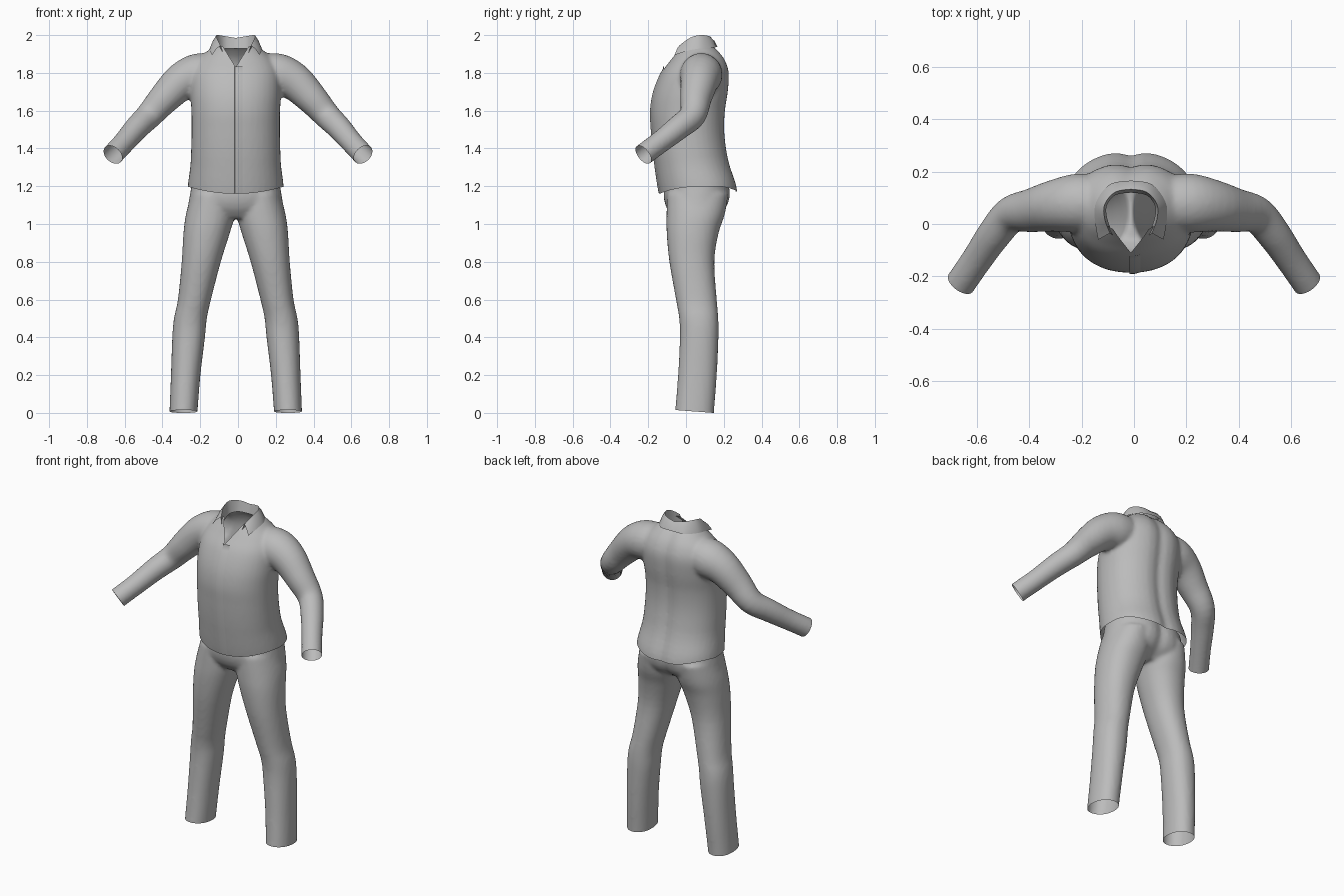
import bpy, bmesh, math
from mathutils import Vector
from mathutils.bvhtree import BVHTree

if "Cube" in bpy.data.objects:
    bpy.data.objects.remove(bpy.data.objects["Cube"])

CX = -0.012  # centre line of the garment

cloth = bpy.data.materials.new("grey_cloth")
cloth.diffuse_color = (0.5, 0.5, 0.5, 1)
cloth.use_nodes = True
cloth.node_tree.nodes["Principled BSDF"].inputs["Base Color"].default_value = cloth.diffuse_color


def dense(rows, n=4):
    """Smooth curve through rows of numbers."""
    out = []
    for i in range(len(rows) - 1):
        a, b, c, d = (rows[max(0, min(len(rows) - 1, k))] for k in range(i - 1, i + 3))
        for s in range(n):
            t = s / n
            out.append(tuple(q + t / 2 * (r - p + t * (2 * p - 5 * q + 4 * r - w + t * (3 * (q - r) + w - p)))
                             for p, q, r, w in zip(a, b, c, d)))
    return out + [tuple(rows[-1])]


def loft(bm, rings):
    """Closed solid through equal rings of points."""
    vs = [[bm.verts.new(p) for p in r] for r in rings]
    n = len(vs[0])
    for a, b in zip(vs, vs[1:]):
        for i in range(n):
            j = (i + 1) % n
            bm.faces.new((a[i], a[j], b[j], b[i]))
    bm.faces.new(vs[0][::-1])
    bm.faces.new(vs[-1])


def flat_ring(z, x0, x1, y0, y1, groove=0.0, n=40):
    """Horizontal oval, optionally with a groove down the back."""
    pts = []
    for i in range(n):
        a = 2 * math.pi * i / n
        c, s = math.cos(a), math.sin(a)
        x = (x0 + x1) / 2 + (x1 - x0) / 2 * math.copysign(abs(c) ** 0.92, c)
        y = (y0 + y1) / 2 + (y1 - y0) / 2 * math.copysign(abs(s) ** 0.92, s)
        if s > 0:
            y -= groove * math.exp(-((x - CX) / 0.04) ** 2)
        pts.append((x, y, z))
    return pts


def make_object(name, bm):
    bmesh.ops.recalc_face_normals(bm, faces=bm.faces)
    me = bpy.data.meshes.new(name)
    bm.to_mesh(me)
    bm.free()
    ob = bpy.data.objects.new(name, me)
    bpy.context.collection.objects.link(ob)
    me.materials.append(cloth)
    return ob


def fuse(ob, repeat):
    """Blend overlapping solids into one smooth skin."""
    bpy.context.view_layer.objects.active = ob
    m = ob.modifiers.new("fuse", 'REMESH')
    m.mode, m.voxel_size = 'VOXEL', 0.011
    s = ob.modifiers.new("relax", 'SMOOTH')
    s.factor, s.iterations = 0.5, repeat
    for name in ("fuse", "relax"):
        bpy.ops.object.modifier_apply(modifier=name)
    bm = bmesh.new()
    bm.from_mesh(ob.data)
    return bm


def cut(bm, co, no, where=lambda c: True, clear=True):
    """Slice along a plane and drop what lies beyond it."""
    faces = [f for f in bm.faces if where(f.calc_center_median())]
    geom = faces + list({e for f in faces for e in f.edges}) + list({v for f in faces for v in f.verts})
    bmesh.ops.bisect_plane(bm, geom=geom, plane_co=co, plane_no=no, clear_outer=clear)


def finish(ob, bm):
    bm.to_mesh(ob.data)
    bm.free()
    ob.data.materials.clear()
    ob.data.materials.append(cloth)
    shade(ob)


def shade(ob):
    bpy.ops.object.select_all(action='DESELECT')
    ob.select_set(True)
    bpy.context.view_layer.objects.active = ob
    bpy.ops.object.shade_smooth_by_angle(angle=math.radians(50))


# Shirt body: height, half width, front, back
bm = bmesh.new()
body = [(1.08, .258, -.125, .282), (1.18, .252, -.145, .274), (1.3, .24, -.162, .24), (1.4, .236, -.174, .22),
        (1.5, .234, -.182, .21), (1.6, .235, -.186, .214), (1.7, .24, -.17, .229), (1.8, .235, -.13, .234),
        (1.87, .2, -.08, .212), (1.92, .145, -.045, .175), (1.95, .108, -.03, .145), (2.0, .1, -.02, .135)]
loft(bm, [flat_ring(z, CX - w, CX + w, f, b, .018) for z, w, f, b in dense(body)])

# Sleeves: centre x, y, z and radius
arm = [(.1, .08, 1.80, .1), (.21, .08, 1.79, .113), (.3, .07, 1.752, .1), (.39, .052, 1.665, .084),
       (.47, .035, 1.575, .071), (.535, -.04, 1.51, .065), (.6, -.135, 1.435, .059),
       (.66, -.222, 1.37, .058), (.70, -.28, 1.325, .058)]
path = dense(arm)
for side in (-1, 1):
    rings = []
    for i, p in enumerate(path):
        a, b = path[max(0, i - 1)], path[min(len(path) - 1, i + 1)]
        d = (Vector(b[:3]) - Vector(a[:3])).normalized()
        u = d.cross(Vector((0, 1, 0))).normalized()
        v = d.cross(u)
        ring = [Vector(p[:3]) + p[3] * (u * math.cos(k * math.pi / 12) + v * math.sin(k * math.pi / 12))
                for k in range(24)]
        rings.append([(side * q.x, q.y, q.z) for q in ring])
    loft(bm, rings)
shirt = make_object("shirt", bm)
bm = fuse(shirt, 5)

# Open the hem, cuffs, neck and front notch
cut(bm, (0, 0, 1.15), (0, 0, -1))
for side in (-1, 1):
    cut(bm, (side * .662, -.226, 1.367), (side * .19, -.255, -.2), lambda c: c.x * side > .5)
    cut(bm, (CX, 0, 1.83), (side, 0, -.62), lambda c: c.y < .05 and c.z > 1.78 and abs(c.x) < .15, False)
cut(bm, (0, 0, 1.94), (0, 0, 1))
notch = [f for f in bm.faces if (c := f.calc_center_median()).y < .05 and abs(c.x - CX) < .62 * (c.z - 1.83)]
bmesh.ops.delete(bm, geom=notch, context='FACES')
for v in bm.verts:  # hem rises at the sides
    fall = max(0, (1.35 - v.co.z) / .2)
    if abs(v.co.x) < .35:
        v.co.z += fall * (.01 + .035 * min(1, (v.co.x - CX) ** 2 / .06) + (.012 if v.co.y > .1 else 0) * min(1, (v.co.y - .1) / .1))
skin = BVHTree.FromBMesh(bm)
finish(shirt, bm)

# Front placket lying on the shirt
bm = bmesh.new()
prev = None
for i in range(41):
    z = 1.835 - i * (1.835 - 1.163) / 40
    row = []
    for x, lift in ((-.018, 0), (-.017, .005), (.003, .005), (.025, .0005)):
        hit = skin.ray_cast(Vector((x, -1, min(z, 1.82))), Vector((0, 1, 0)))[0]
        y = hit.y if hit and hit.y < 0 else -.12
        row.append(bm.verts.new((x, y - lift, z)))
    if prev:
        for k in range(3):
            bm.faces.new((prev[k], prev[k + 1], row[k + 1], row[k]))
    prev = row
shade(make_object("placket", bm))

# Collar: stand, fold and fall lines from the back centre to the tip
stand = [(0, .12, 1.93), (.06, .11, 1.93), (.092, .07, 1.925), (.09, .02, 1.91), (.066, -.045, 1.9)]
fold = [(0, .133, 1.985), (.06, .122, 1.995), (.1, .075, 2.0), (.1, .02, 1.985), (.08, -.035, 1.945)]
fall = [(0, .166, 1.94), (.08, .152, 1.935), (.132, .085, 1.93), (.138, .02, 1.92), (.125, -.06, 1.895)]
bm = bmesh.new()
for side in (-1, 1):
    prev = None
    for s, f, o in zip(dense(stand), dense(fold), dense(fall)):
        mid = tuple((p + q) / 2 + e for p, q, e in zip(f, o, (0, 0, .008)))
        row = [bm.verts.new((CX + side * p[0], p[1], p[2])) for p in (s, f, mid, o)]
        if prev:
            for k in range(3):
                bm.faces.new((prev[k], prev[k + 1], row[k + 1], row[k]))
        prev = row
bmesh.ops.remove_doubles(bm, verts=bm.verts, dist=.0005)
shade(make_object("collar", bm))

# Trousers: seat, then both legs (height, inner, outer, front, back)
bm = bmesh.new()
seat = [(1.27, .225, -.11, .215), (1.2, .235, -.115, .235), (1.14, .245, -.118, .238), (1.08, .25, -.1, .212),
        (1.03, .2, -.06, .15)]
loft(bm, [flat_ring(z, CX - w, CX + w, f, b, .02) for z, w, f, b in dense(seat)])
leg = [(1.16, .01, .235, -.1, .225), (1.05, .006, .264, -.103, .205), (.95, .032, .277, -.102, .172),
       (.8, .079, .286, -.088, .15), (.6, .131, .306, -.053, .163), (.5, .153, .327, -.036, .171),
       (.4, .163, .336, -.032, .172), (.2, .187, .343, -.042, .163), (0, .203, .351, -.058, .148),
       (-.05, .206, .352, -.06, .147)]
for side in (-1, 1):
    loft(bm, [flat_ring(z, CX + side * i, CX + side * o, f, b) for z, i, o, f, b in dense(leg)])
trousers = make_object("trousers", bm)
bm = fuse(trousers, 6)
cut(bm, (0, .146, 0), (0, -.075, -1))
cut(bm, (0, 0, 1.22), (0, 0, 1))
finish(trousers, bm)
